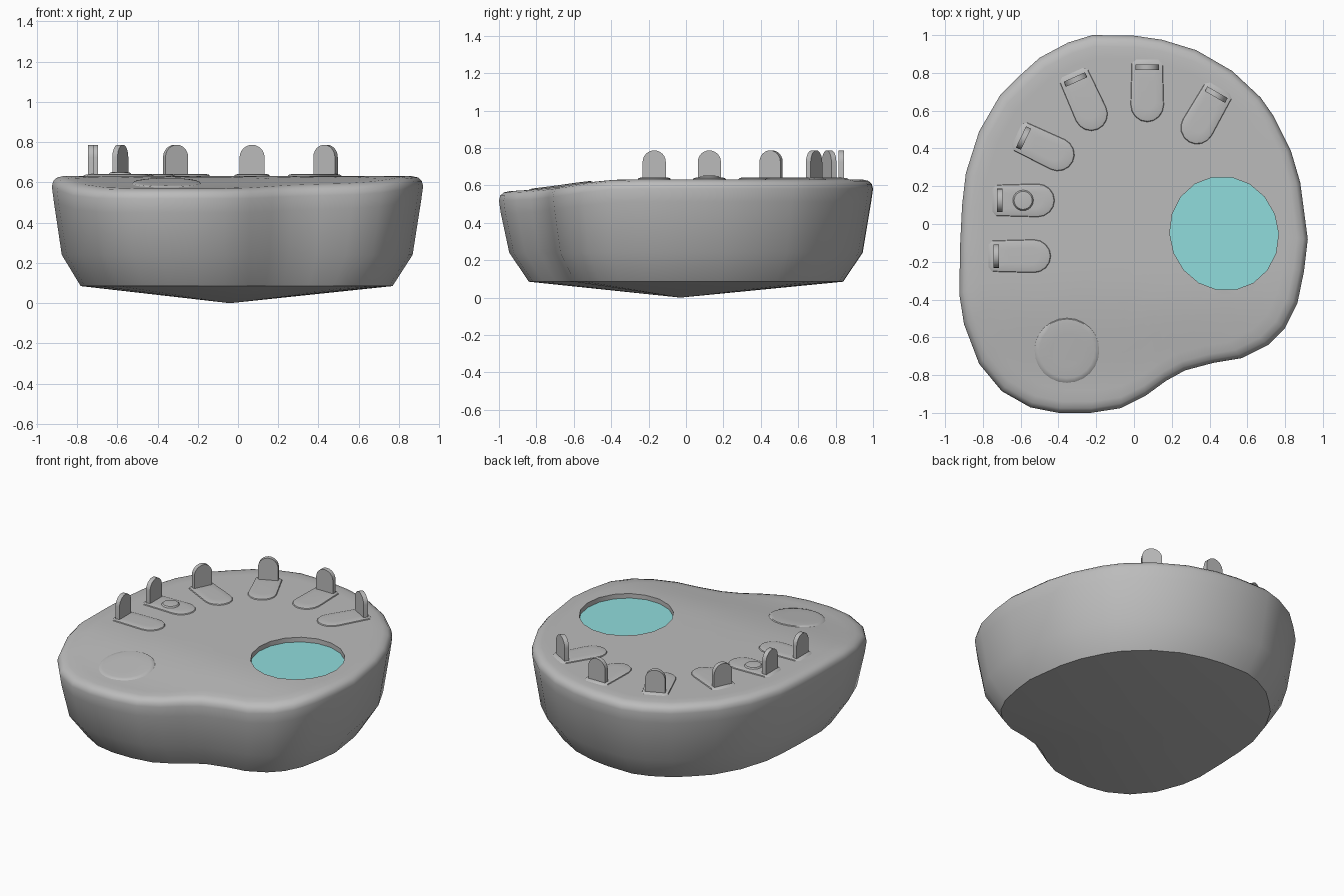
import bpy, bmesh, math
from mathutils import Vector

if "Cube" in bpy.data.objects:
    bpy.data.objects.remove(bpy.data.objects["Cube"])

def material(name, color):
    m = bpy.data.materials.new(name)
    m.diffuse_color = (*color, 1)
    m.use_nodes = True
    m.node_tree.nodes["Principled BSDF"].inputs["Base Color"].default_value = m.diffuse_color
    return m

GREY = material("stone grey", (0.5, 0.5, 0.5))
WATER = material("pond water", (0.28, 0.72, 0.72))

def make(name, verts, faces, mat, smooth=None):
    me = bpy.data.meshes.new(name)
    me.from_pydata(verts, [], faces)
    bm = bmesh.new()
    bm.from_mesh(me)
    bmesh.ops.recalc_face_normals(bm, faces=bm.faces)
    bm.to_mesh(me)
    bm.free()
    ob = bpy.data.objects.new(name, me)
    bpy.context.collection.objects.link(ob)
    me.materials.append(mat)
    if smooth:
        shade(ob, smooth)
    return ob

def shade(ob, angle):
    bpy.ops.object.select_all(action='DESELECT')
    ob.select_set(True)
    bpy.context.view_layer.objects.active = ob
    bpy.ops.object.shade_smooth_by_angle(angle=math.radians(angle))

def ground(y):
    """Height of the ground, sloping down toward the front lobe."""
    t = min(max((-y - 0.3) / 0.65, 0), 1)
    return 0.632 - 0.062 * t * t * (3 - 2 * t)

# Island outline seen from above
OUTLINE = [(-.22, 1), (0, .997), (.15, .975), (.33, .92), (.52, .81), (.67, .67),
           (.74, .57), (.83, .39), (.88, .22), (.92, -.08), (.90, -.25), (.865, -.42),
           (.80, -.55), (.71, -.64), (.57, -.71), (.42, -.735), (.27, -.775), (.17, -.83),
           (.06, -.91), (-.07, -.975), (-.23, -1), (-.40, -1), (-.55, -.97), (-.70, -.885),
           (-.82, -.74), (-.90, -.53), (-.925, -.37), (-.92, -.1), (-.91, .1), (-.89, .27),
           (-.82, .49), (-.71, .68), (-.60, .79), (-.50, .88), (-.35, .96)]
CX, CY = -0.03, 0.0

# Island: rings from the top centre over the rim down to the keel point
rings = [(s, 'top', 0) for s in (.15, .3, .45, .6, .7, .8, .88, .94)]
rings += [(.975, 'top', -.008), (.993, 'top', -.025), (1.0, 'top', -.05), (.99, 'top', -.12),
          (.945, 'abs', .24), (.84, 'abs', .085)]
verts, faces = [(CX, CY, ground(CY))], []
n = len(OUTLINE)
for s, kind, z in rings:
    for x, y in OUTLINE:
        px, py = CX + (x - CX) * s, CY + (y - CY) * s
        verts.append((px, py, z if kind == 'abs' else ground(py) + z))
verts.append((-.04, -.03, 0))
last = 1 + (len(rings) - 1) * n
for i in range(n):
    j = (i + 1) % n
    faces.append((0, 1 + i, 1 + j))
    for r in range(len(rings) - 1):
        a = 1 + r * n
        faces.append((a + i, a + n + i, a + n + j, a + j))
    faces.append((last + i, len(verts) - 1, last + j))
island = make("island", verts, faces, GREY)

# Pond: a pocket cut into the island, with a flat water surface
def pond_ring(scale):
    pts = []
    for k in range(18):
        a = 2 * math.pi * k / 18
        pts.append((.477 + .288 * scale * math.cos(a) - .012 * math.sin(a),
                    -.05 + .302 * scale * math.sin(a)))
    return pts

k = 18
cut = make("pond_cutter",
           [(x, y, z) for z in (.585, .8) for x, y in pond_ring(1)],
           [tuple(range(k)), tuple(range(k, 2 * k))] +
           [(i, (i + 1) % k, k + (i + 1) % k, k + i) for i in range(k)], GREY)
cut.hide_render = True
mod = island.modifiers.new("pond", 'BOOLEAN')
mod.operation, mod.object, mod.solver = 'DIFFERENCE', cut, 'EXACT'
bpy.context.view_layer.objects.active = island
bpy.ops.object.modifier_apply(modifier="pond")
bpy.data.objects.remove(cut)
shade(island, 35)
make("pond_water", [(x, y, .601) for x, y in pond_ring(1.0)], [tuple(range(k))], WATER)

# Low mound following the ground inside a given outline
def mound(name, pts, height):
    m = len(pts)
    c = Vector((sum(p[0] for p in pts) / m, sum(p[1] for p in pts) / m))
    vs, fs = [], []
    for s, h in ((1.03, -.006), (.97, height * .55), (.85, height * .9), (.5, height)):
        for p in pts:
            q = c + (Vector(p) - c) * s
            vs.append((q.x, q.y, ground(q.y) + h))
    for r in range(3):
        for i in range(m):
            j = (i + 1) % m
            fs.append((r * m + i, r * m + j, r * m + m + j, r * m + m + i))
    fs.append(tuple(range(3 * m, 4 * m)))
    make(name, vs, fs, GREY, 40)

def circle(x, y, r, m=24):
    return [(x + r * math.cos(2 * math.pi * i / m), y + r * math.sin(2 * math.pi * i / m))
            for i in range(m)]

mound("front_round_mound", circle(-.355, -.67, .172), .008)
mound("small_round_mound", circle(-.587, .125, .056), .02)

# Headstones, each with a tongue-shaped mound pointing inward
STONES = [(-.73, -.17, 1, 0), (-.71, .125, 1, 0), (-.585, .455, .9, -.43),
          (-.31, .765, .41, -.91), (.07, .83, 0, -1), (.435, .685, -.5, -.87)]
for idx, (x, y, dx, dy) in enumerate(STONES, 1):
    d = Vector((dx, dy)).normalized()
    w = Vector((-d.y, d.x))
    o = Vector((x, y))
    tongue = [o - d * .04 - w * .06, o - d * .02 - w * .082]
    for i in range(9):
        a = math.pi * (i / 8 - .5)
        tongue.append(o + d * (.2 + .09 * math.cos(a)) + w * .088 * math.sin(a))
    tongue += [o - d * .02 + w * .082, o - d * .04 + w * .06]
    mound(f"grave_mound_{idx}", tongue, .01)
    # arched slab
    prof = [(-.062, .59)] + [(-.062 * math.cos(math.pi * i / 12),
                              .725 + .062 * math.sin(math.pi * i / 12)) for i in range(13)]
    prof.append((.062, .59))
    m = len(prof)
    vs = []
    for t in (-.0145, .0145):
        for u, z in prof:
            p = o + w * u + d * t
            vs.append((p.x, p.y, z))
    fs = [tuple(range(m)), tuple(range(m, 2 * m))]
    fs += [(i, (i + 1) % m, m + (i + 1) % m, m + i) for i in range(m)]
    make(f"headstone_{idx}", vs, fs, GREY, 30)
